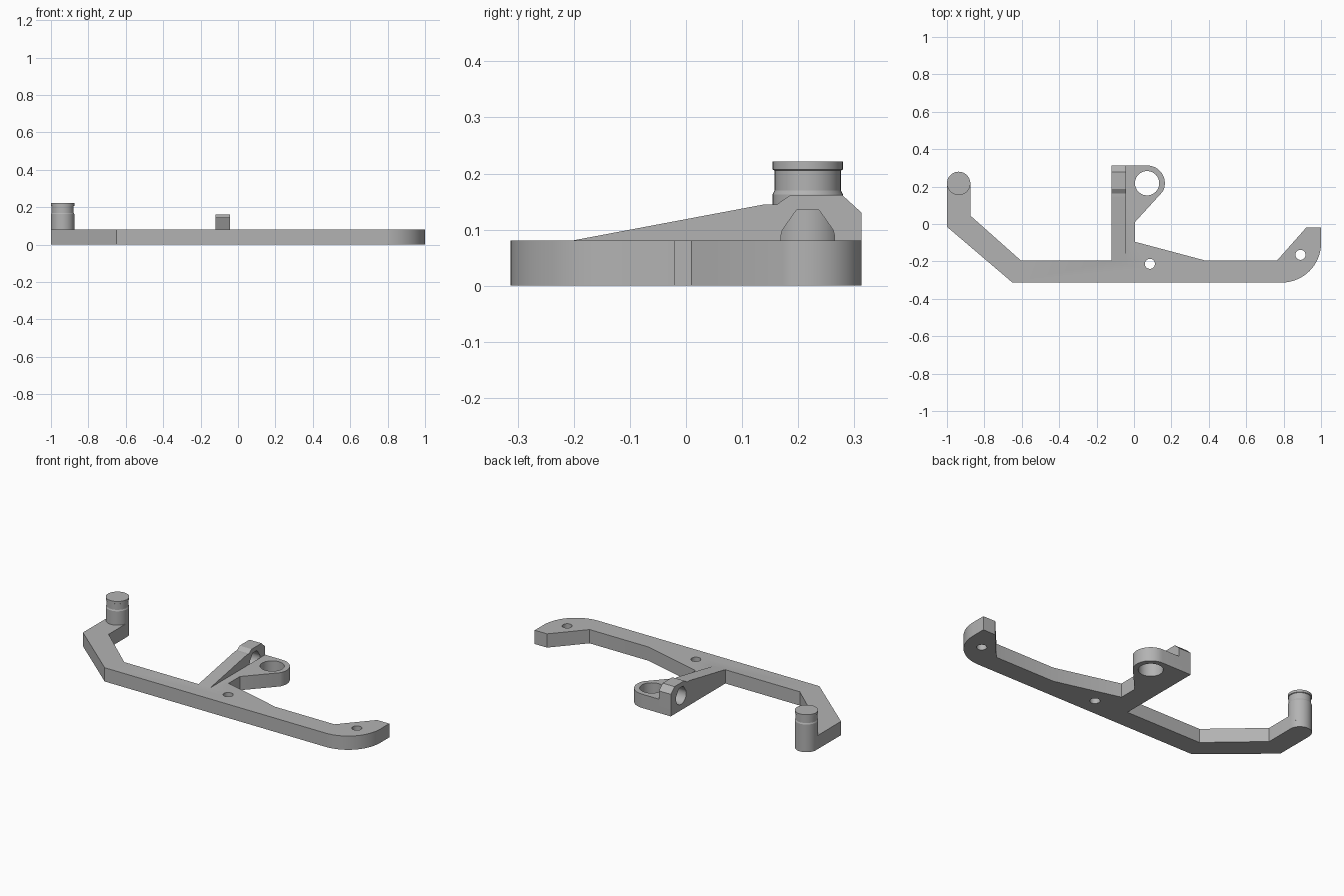
import bpy, bmesh
from math import sin, cos, radians
from mathutils import Vector

cube = bpy.data.objects.get("Cube")
if cube:
    bpy.data.objects.remove(cube)

grey = bpy.data.materials.new("plain grey")
grey.use_nodes = True
grey.diffuse_color = (0.45, 0.45, 0.45, 1)
grey.node_tree.nodes["Principled BSDF"].inputs["Base Color"].default_value = grey.diffuse_color


def arc(cx, cy, r, start, end, steps=16):
    angles = [radians(start + (end - start) * i / steps) for i in range(steps + 1)]
    return [(cx + r * cos(a), cy + r * sin(a)) for a in angles]


def prism(name, outline, low, high, axis="Z"):
    """Extrude an outline along Z (points are x, y) or X (points are y, z)."""
    bm = bmesh.new()
    place = (lambda p: (p[0], p[1], low)) if axis == "Z" else (lambda p: (low, p[0], p[1]))
    face = bm.faces.new([bm.verts.new(place(p)) for p in outline])
    moved = bmesh.ops.extrude_face_region(bm, geom=[face])["geom"]
    shift = Vector((0, 0, high - low)) if axis == "Z" else Vector((high - low, 0, 0))
    bmesh.ops.translate(bm, vec=shift, verts=[g for g in moved if isinstance(g, bmesh.types.BMVert)])
    bmesh.ops.recalc_face_normals(bm, faces=bm.faces)
    return finish(name, bm)


def lathe(name, profile, x, y, steps=48):
    """Stack rings of (radius, height) into a closed turned part."""
    bm = bmesh.new()
    rings = [[bm.verts.new((px, py, z)) for px, py in arc(x, y, r, 0, 360, steps)[:-1]]
             for r, z in profile]
    for a, b in zip(rings, rings[1:]):
        for i in range(steps):
            j = (i + 1) % steps
            bm.faces.new((a[i], a[j], b[j], b[i]))
    bm.faces.new(rings[0])
    bm.faces.new(rings[-1])
    bmesh.ops.recalc_face_normals(bm, faces=bm.faces)
    return finish(name, bm)


def finish(name, bm):
    mesh = bpy.data.meshes.new(name)
    bm.to_mesh(mesh)
    bm.free()
    mesh.materials.append(grey)
    obj = bpy.data.objects.new(name, mesh)
    bpy.context.collection.objects.link(obj)
    return obj


def combine(obj, other, operation):
    mod = obj.modifiers.new(operation.lower(), "BOOLEAN")
    mod.operation, mod.solver, mod.object = operation, "EXACT", other
    bpy.context.view_layer.objects.active = obj
    bpy.ops.object.modifier_apply(modifier=mod.name)
    bpy.data.objects.remove(other)


# Flat bracket: long bar, bent arm, curved end and side eye
outline = [(-1, -0.015), (-0.65, -0.313)]
outline += arc(0.79, -0.103, 0.21, -90, 0)
outline += [(1, -0.02), (0.92, -0.02), (0.765, -0.195), (0.38, -0.195),
            (0.005, -0.095), (0.005, 0.01)]
outline += arc(0.07, 0.218, 0.095, -28, 90)
outline += [(-0.12, 0.313), (-0.12, -0.195), (-0.605, -0.195), (-0.875, 0.045)]
outline += arc(-0.9375, 0.217, 0.0625, 0, 180)
bracket = prism("bracket", outline, 0, 0.081)

# Screw holes and eye hole
for x, y, r in ((0.07, 0.218, 0.065), (0.085, -0.213, 0.027), (0.89, -0.165, 0.027)):
    combine(bracket, prism("hole_cutter", arc(x, y, r, 0, 360, 40)[:-1], -0.1, 0.3), "DIFFERENCE")

# Sloping rib on the middle arm
rib = prism("rib", [(-0.2, 0.04), (-0.2, 0.081), (0.14, 0.145), (0.162, 0.145),
                    (0.187, 0.162), (0.278, 0.162), (0.313, 0.13), (0.313, 0.04)],
            -0.12, -0.042, "X")
combine(bracket, rib, "UNION")

# Cross hole with a flattened peak
cross = arc(0.217, 0.083, 0.048, 160, 380, 24) + [(0.237, 0.135), (0.197, 0.135)]
combine(bracket, prism("cross_cutter", cross, -0.2, -0.042, "X"), "DIFFERENCE")

# Grooved pin on the bent arm
pin = lathe("pin", [(0.0625, 0.04), (0.0625, 0.163), (0.059, 0.17), (0.059, 0.205),
                    (0.0625, 0.207), (0.0625, 0.221)], -0.9375, 0.217)

bpy.ops.object.select_all(action="DESELECT")
for obj in (bracket, pin):
    obj.select_set(True)
bpy.context.view_layer.objects.active = bracket
bpy.ops.object.shade_smooth_by_angle(angle=radians(25))
